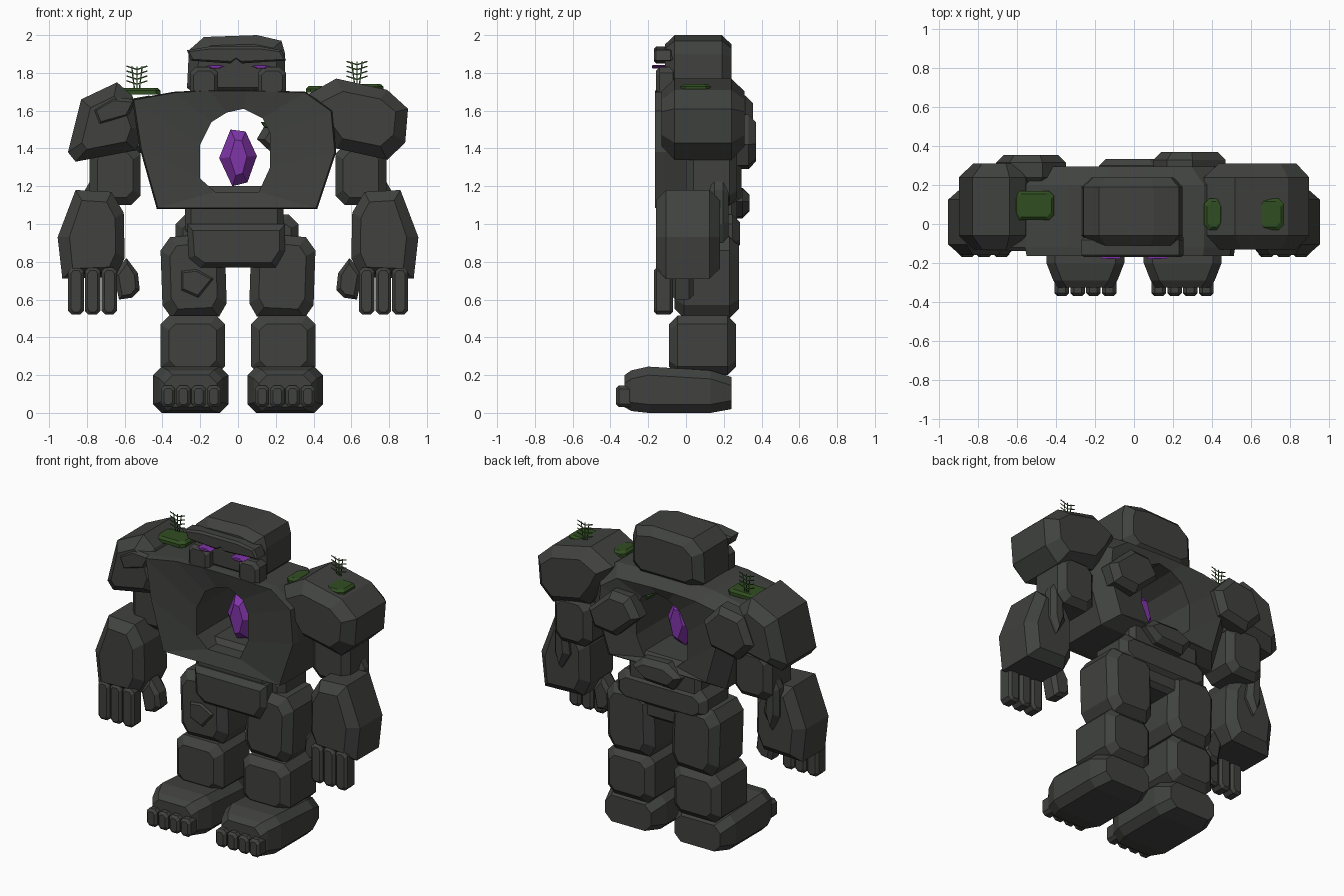
import bpy, bmesh, math
from mathutils import Vector

if "Cube" in bpy.data.objects:
    bpy.data.objects.remove(bpy.data.objects["Cube"])


def material(name, rgb):
    m = bpy.data.materials.new(name)
    m.diffuse_color = (*rgb, 1)
    m.use_nodes = True
    m.node_tree.nodes["Principled BSDF"].inputs["Base Color"].default_value = m.diffuse_color
    return m


STONE = material("stone", (0.052, 0.055, 0.05))
PURPLE = material("purple_crystal", (0.22, 0.035, 0.40))
GREEN = material("moss_green", (0.03, 0.075, 0.015))


def finish(name, bm, mat):
    bmesh.ops.recalc_face_normals(bm, faces=bm.faces)
    me = bpy.data.meshes.new(name)
    bm.to_mesh(me)
    bm.free()
    me.materials.append(mat)
    ob = bpy.data.objects.new(name, me)
    bpy.context.collection.objects.link(ob)
    return ob


def rock(name, outline, y0, y1, c=0.05, side=1, mat=STONE, c_back=None):
    """Front (x, z) outline extruded from y0 to y1, with chamfered front and back rims."""
    cb = c if c_back is None else c_back
    n = len(outline)
    cx = sum(p[0] for p in outline) / n
    cz = sum(p[1] for p in outline) / n
    hw = (max(p[0] for p in outline) - min(p[0] for p in outline)) / 2
    hh = (max(p[1] for p in outline) - min(p[1] for p in outline)) / 2
    bm = bmesh.new()
    rings = []
    for y, k in ((y0, c), (y0 + c, 0), (y1 - cb, 0), (y1, cb)):
        sx, sz = 1 - k / hw, 1 - k / hh
        rings.append([bm.verts.new((side * (cx + (x - cx) * sx), y, cz + (z - cz) * sz))
                      for x, z in outline])
    for a, b in zip(rings, rings[1:]):
        for i in range(n):
            j = (i + 1) % n
            bm.faces.new((a[i], a[j], b[j], b[i]))
    bm.faces.new(rings[0])
    bm.faces.new(rings[-1])
    return finish(name, bm, mat)


def block(x0, x1, z0, z1, k):
    """Octagonal outline: a rectangle with cut corners."""
    return [(x0 + k, z0), (x1 - k, z0), (x1, z0 + k), (x1, z1 - k),
            (x1 - k, z1), (x0 + k, z1), (x0, z1 - k), (x0, z0 + k)]


# Torso: chunky ring with an irregular hole through it
outer = [(.05, 1.71), (.36, 1.70), (.5, 1.6), (.52, 1.38), (.42, 1.08),
         (-.43, 1.08), (-.52, 1.4), (-.56, 1.66), (-.34, 1.70), (-.15, 1.71)]
hole = [(.03, 1.61), (.13, 1.56), (.17, 1.48), (.17, 1.3), (.11, 1.17),
        (-.12, 1.17), (-.2, 1.24), (-.2, 1.42), (-.14, 1.54), (-.06, 1.59)]
bm = bmesh.new()


def torso_ring(pts, y, s=1.0):
    return [bm.verts.new((x * s, y, 1.4 + (z - 1.4) * s)) for x, z in pts]


rings = [torso_ring(hole, -.14), torso_ring(outer, -.165, .985), torso_ring(outer, -.12),
         torso_ring(outer, .2), torso_ring(outer, .295, .82), torso_ring(hole, .27)]
for a, b in zip(rings, rings[1:] + rings[:1]):
    for i in range(10):
        j = (i + 1) % 10
        bm.faces.new((a[i], a[j], b[j], b[i]))
finish("torso", bm, STONE)

# Crystal core
rock("crystal_core", [(-.04, 1.5), (.04, 1.49), (.1, 1.36), (.05, 1.22), (-.03, 1.2), (-.1, 1.35)],
     -.02, .10, .055, mat=PURPLE)

# Back plates
rock("back_plate_left", [(.1, 1.45), (.17, 1.57), (.3, 1.58), (.47, 1.42), (.43, 1.31), (.27, 1.29)],
     .22, .37, .04)
rock("back_plate_right", [(-.71, 1.48), (-.64, 1.65), (-.47, 1.68), (-.35, 1.55), (-.4, 1.4), (-.6, 1.36)],
     .2, .355, .04)
rock("back_plate_low", [(-.18, 1.12), (-.08, 1.19), (.1, 1.185), (.17, 1.12), (.08, 1.04), (-.12, 1.03)],
     .2, .335, .035)

# Head, brow, cheeks and eyes
rock("head", [(-.27, 1.72), (-.26, 1.92), (-.18, 1.99), (.1, 2.0), (.23, 1.97), (.25, 1.9),
              (.25, 1.73), (.19, 1.67), (-.2, 1.67)], -.11, .24, .05)
rock("brow", [(-.27, 1.92), (-.25, 1.865), (-.04, 1.85), (-.01, 1.875), (.02, 1.85), (.255, 1.865),
              (.23, 1.92), (.12, 1.94), (-.15, 1.94)], -.17, -.07, .012)
for s, tag in ((-1, "right"), (1, "left")):
    rock("cheek_" + tag, block(.105, .255, 1.67, 1.83, .03), -.16, -.05, .02, s)
    rock("eye_" + tag, [(.07, 1.836), (.1, 1.822), (.14, 1.822), (.17, 1.836), (.14, 1.842), (.1, 1.842)],
         -.18, -.09, .004, s, PURPLE)

# Shoulder boulders
rock("shoulder_left", [(.36, 1.68), (.52, 1.77), (.79, 1.71), (.9, 1.61), (.885, 1.43), (.79, 1.34),
                       (.52, 1.40), (.42, 1.55)], -.13, .31, .07)
rock("shoulder_right", [(-.9, 1.38), (-.83, 1.66), (-.64, 1.75), (-.56, 1.68), (-.5, 1.5), (-.54, 1.39),
                        (-.86, 1.33)], -.13, .31, .07)
rock("shoulder_chip", [(-.77, 1.6), (-.66, 1.67), (-.54, 1.66), (-.58, 1.57), (-.74, 1.52)], -.14, 0, .02)

# Arms, hands, legs and feet, mirrored
for s, tag in ((-1, "right"), (1, "left")):
    rock("upper_arm_" + tag, block(.515, .785, 1.1, 1.42, .05), 0, .27, .04, s)
    rock("forearm_" + tag, [(.6, .82), (.605, 1.06), (.67, 1.17), (.86, 1.18), (.955, .93),
                            (.93, .71), (.65, .72)], -.16, .18, .055, s)
    rock("forearm_shard_" + tag, [(.7, 1.0), (.73, 1.2), (.77, 1.25), (.81, 1.18), (.81, 1.0), (.76, .9)],
         .12, .225, .03, s)
    for i in range(3):
        x = .64 + i * .088
        rock(f"finger_{i}_{tag}", block(x, x + .083, .52, .77, .02), -.17, -.07, .015, s)
    rock("thumb_" + tag, [(.59, .82), (.53, .74), (.52, .65), (.56, .61), (.63, .6), (.66, .74)],
         -.08, .04, .025, s)
    rock("thigh_" + tag, [(.06, .58), (.07, .9), (.14, .95), (.36, .93), (.41, .86), (.40, .57),
                          (.35, .5), (.1, .51)], -.06, .28, .05, s)
    rock("shin_" + tag, block(.07, .41, .2, .515, .045), -.09, .265, .045, s)

    # Foot: chamfered loops running front to back
    bm = bmesh.new()
    loops = []
    for y, hx, z0, z1 in ((-.325, .14, .03, .2), (-.29, .165, .01, .225), (-.2, .2, 0, .245),
                          (.13, .2, 0, .225), (.24, .165, .02, .19)):
        loops.append([bm.verts.new((s * .25 + x, y, z)) for x, z in block(-hx, hx, z0, z1, .045)])
    for a, b in zip(loops, loops[1:]):
        for i in range(8):
            bm.faces.new((a[i], a[(i + 1) % 8], b[(i + 1) % 8], b[i]))
    bm.faces.new(loops[0])
    bm.faces.new(loops[-1])
    finish("foot_" + tag, bm, STONE)
    for i in range(4):
        x = .09 + i * .081
        rock(f"toe_{i}_{tag}", block(x, x + .075, .03, .145, .018), -.37, -.26, .015, s)

# Waist, hips, pelvis, thigh chip
rock("waist", block(-.28, .24, .93, 1.2, .04), -.05, .27, .03)
rock("hips", block(-.33, .32, .85, 1.05, .05), 0, .285, .04)
rock("pelvis", [(-.27, 1.0), (.25, 1.0), (.25, .86), (.2, .77), (-.2, .77), (-.26, .82)], -.09, .26, .03)
rock("thigh_chip", [(-.3, .75), (-.22, .76), (-.13, .71), (-.21, .61), (-.3, .65)], -.075, .02, .012)


# Moss patches
def moss(name, x0, x1, y0, y1, z, h):
    bm = bmesh.new()
    rows = []
    for k, dz in ((0, 0), (0, h * .6), (.015, h)):
        rows.append([bm.verts.new((x, y, z + dz))
                     for x, y in block(x0 + k, x1 - k, y0 + k, y1 - k, .025)])
    for a, b in zip(rows, rows[1:]):
        for i in range(8):
            bm.faces.new((a[i], a[(i + 1) % 8], b[(i + 1) % 8], b[i]))
    bm.faces.new(rows[0])
    bm.faces.new(rows[-1])
    finish(name, bm, GREEN)


moss("moss_right", -.62, -.41, .02, .17, 1.685, .035)
moss("moss_left_inner", .36, .46, -.03, .13, 1.695, .035)
moss("moss_left_outer", .63, .77, -.03, .13, 1.71, .03)
rock("moss_hole_edge", [(.12, 1.54), (.19, 1.54), (.19, 1.5), (.14, 1.51)], .1, .2, .008, mat=GREEN)


# Flat little ferns: leaning stems with upturned side leaves
def fern(name, x, y, z):
    bm = bmesh.new()

    def strip(a, b, w):
        a, b = Vector((a[0], y, a[1])), Vector((b[0], y, b[1]))
        d = (b - a).normalized()
        p = Vector((-d.z, 0, d.x)) * w / 2
        bm.faces.new([bm.verts.new(v) for v in (a + p, a - p, b - p, b + p)])

    for k in (-1, 0, 1):
        strip((x + k * .012, z), (x + k * .028, z + .13), .007)
    for i in range(4):
        h = z + .035 + i * .026
        for k in (-1, 1):
            strip((x, h), (x + k * .055, h + .018), .007)
    finish(name, bm, GREEN)


fern("fern_right", -.535, .14, 1.705)
fern("fern_left", .63, .14, 1.73)
